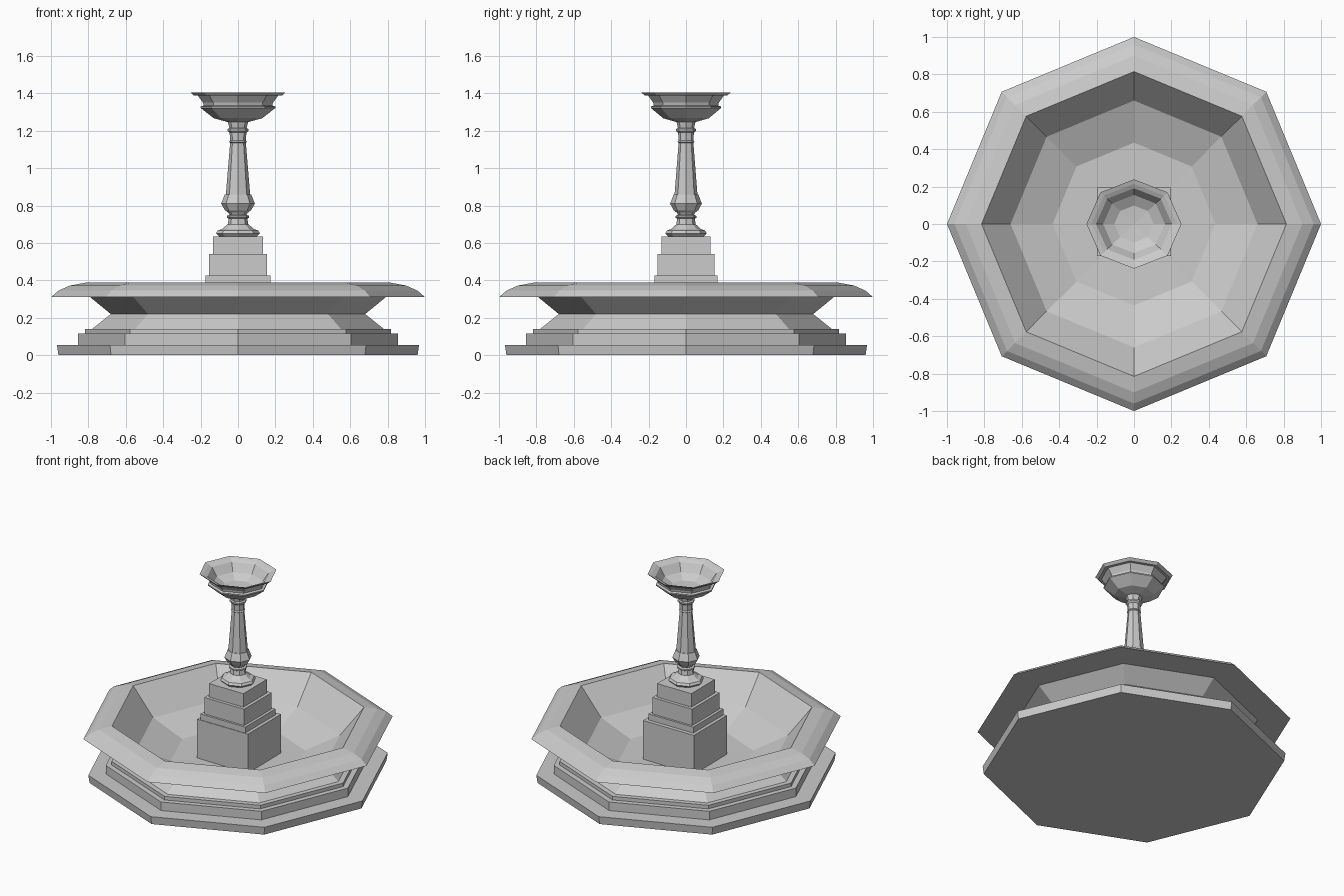
import bpy, bmesh, math


def lathe(name, profile, y_scale=1.0, sides=8):
    """Turn an (r, z) profile into a flat-faced octagonal form; r = 0 closes an end."""
    bm = bmesh.new()
    rings = []
    for r, z in profile:
        if r == 0:
            rings.append([bm.verts.new((0, 0, z))] * sides)
        else:
            angles = [2 * math.pi * i / sides for i in range(sides)]
            rings.append([bm.verts.new((r * math.cos(a), r * math.sin(a) * y_scale, z))
                          for a in angles])
    for a, b in zip(rings, rings[1:]):
        for i in range(sides):
            j = (i + 1) % sides
            corners = list(dict.fromkeys((a[i], a[j], b[j], b[i])))
            bm.faces.new(corners)
    bmesh.ops.recalc_face_normals(bm, faces=bm.faces)
    mesh = bpy.data.meshes.new(name)
    bm.to_mesh(mesh)
    bm.free()
    obj = bpy.data.objects.new(name, mesh)
    bpy.context.collection.objects.link(obj)
    return obj


def block(name, half_x, y0, y1, z0, z1):
    bpy.ops.mesh.primitive_cube_add(size=1, location=(0, (y0 + y1) / 2, (z0 + z1) / 2))
    obj = bpy.context.object
    obj.name = name
    obj.scale = (2 * half_x, y1 - y0, z1 - z0)
    bpy.ops.object.transform_apply(location=False, rotation=False, scale=True)


# Basin: stepped base, pinched waist, overhanging rim and hollow inside
lathe("basin", [
    (0, 0), (0.96, 0), (0.968, 0.055), (0.855, 0.055), (0.855, 0.115),
    (0.817, 0.115), (0.817, 0.14), (0.78, 0.14), (0.68, 0.22), (0.79, 0.31),
    (1.0, 0.31), (0.96, 0.345), (0.90, 0.372), (0.815, 0.388),
    (0.66, 0.205), (0.435, 0.115), (0, 0.105)])

# Stepped square pedestal
block("pedestal_base", 0.197, -0.172, 0.195, 0.09, 0.383)
block("pedestal_ledge", 0.174, -0.168, 0.168, 0.383, 0.425)
block("pedestal_middle", 0.155, -0.153, 0.153, 0.425, 0.54)
block("pedestal_top", 0.133, -0.131, 0.131, 0.54, 0.635)

# Turned column with foot, bulb, tapered shaft and collars
lathe("column", [
    (0, 0.635), (0.10, 0.635), (0.118, 0.652), (0.108, 0.667), (0.085, 0.675),
    (0.055, 0.70), (0.05, 0.73), (0.06, 0.735), (0.06, 0.745), (0.045, 0.75),
    (0.052, 0.762), (0.07, 0.775), (0.09, 0.81), (0.07, 0.86), (0.065, 0.86),
    (0.042, 1.135), (0.048, 1.14), (0.042, 1.148), (0.045, 1.19),
    (0.056, 1.20), (0.056, 1.21), (0.046, 1.215), (0.055, 1.25), (0, 1.25)], 0.94)

# Upper bowl with banded outside and flared lip
lathe("upper_bowl", [
    (0, 1.248), (0.06, 1.248), (0.13, 1.267), (0.2, 1.322), (0.2, 1.33),
    (0.183, 1.335), (0.187, 1.35), (0.215, 1.388), (0.235, 1.388), (0.254, 1.405),
    (0.228, 1.397), (0.203, 1.385), (0.165, 1.33), (0.105, 1.298), (0, 1.29)], 0.94)
